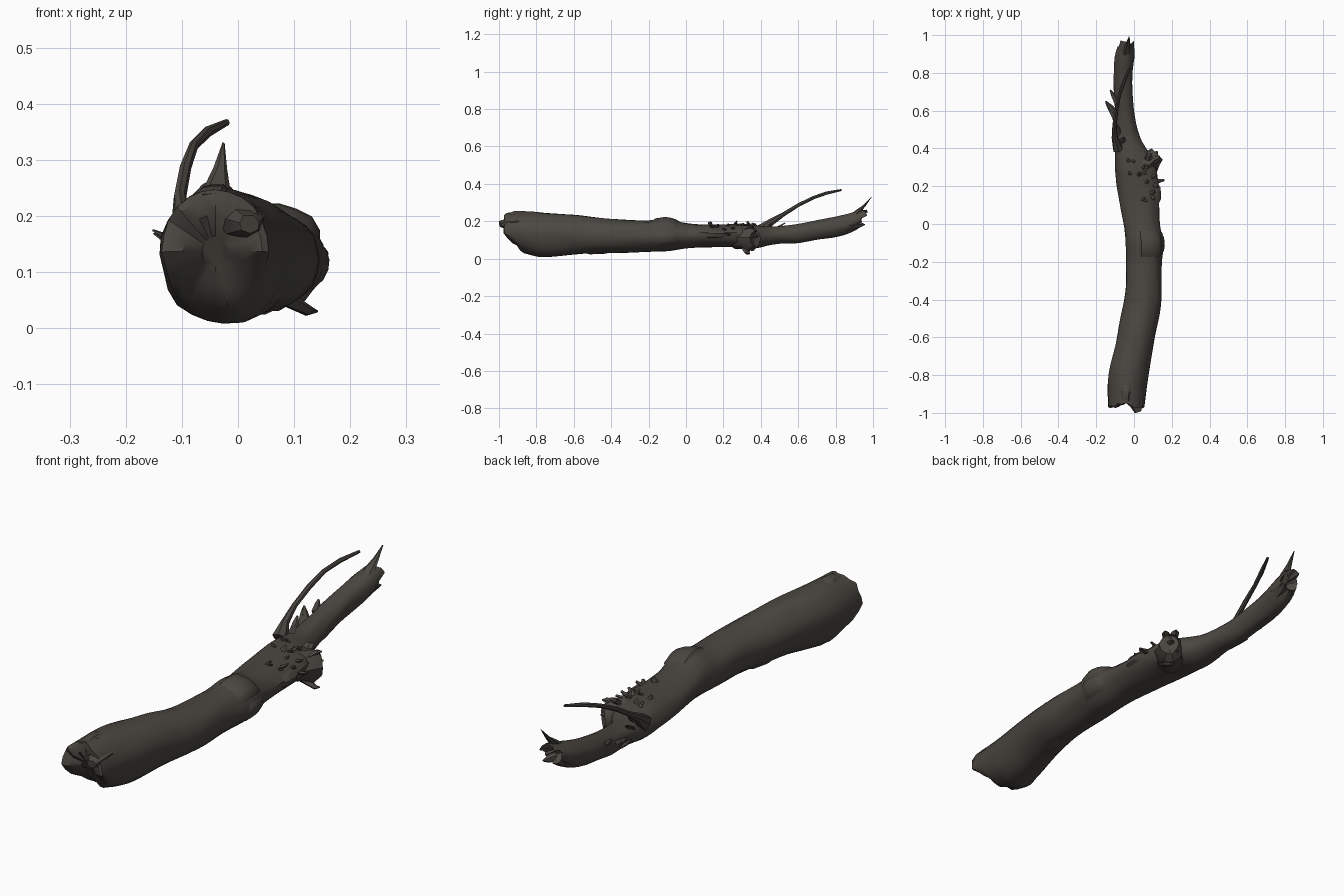
import bpy, bmesh, math, random
from mathutils import Vector, noise

if "Cube" in bpy.data.objects:
    bpy.data.objects.remove(bpy.data.objects["Cube"])

random.seed(4)
bark = bpy.data.materials.new("dark bark")
bark.diffuse_color = (0.07, 0.062, 0.052, 1)
bark.use_nodes = True
bark.node_tree.nodes["Principled BSDF"].inputs["Base Color"].default_value = bark.diffuse_color


def finish(bm, name, angle=40):
    bmesh.ops.recalc_face_normals(bm, faces=bm.faces)
    me = bpy.data.meshes.new(name)
    bm.to_mesh(me)
    bm.free()
    ob = bpy.data.objects.new(name, me)
    bpy.context.collection.objects.link(ob)
    me.materials.append(bark)
    bpy.ops.object.select_all(action='DESELECT')
    ob.select_set(True)
    bpy.context.view_layer.objects.active = ob
    bpy.ops.object.shade_smooth_by_angle(angle=math.radians(angle))
    return ob


def skin(bm, rings, cap=True):
    n = len(rings[0])
    for a, b in zip(rings, rings[1:]):
        for i in range(n):
            j = (i + 1) % n
            bm.faces.new((a[i], a[j], b[j], b[i]))
    if cap:
        bm.faces.new(rings[0])
        bm.faces.new(rings[-1])


def tube(name, path, sides=6, flat=1.0):
    """Tapered tube along (x, y, z, radius) points."""
    bm = bmesh.new()
    pts = [Vector(p[:3]) for p in path]
    rings = []
    for k, p in enumerate(path):
        d = (pts[min(k + 1, len(pts) - 1)] - pts[max(k - 1, 0)]).normalized()
        u = d.cross(Vector((0.1, 0.2, 1))).normalized()
        v = d.cross(u)
        rings.append([bm.verts.new(pts[k] + p[3] * random.uniform(.85, 1.15) *
                      (u * math.cos(t) + v * flat * math.sin(t)))
                      for t in (2 * math.pi * i / sides for i in range(sides))])
    skin(bm, rings)
    return finish(bm, name, 35)


# Trunk: stations of y, xmin, xmax, zmin, zmax
ST = [(-.96, -.135, .055, .025, .247), (-.8, -.135, .077, .008, .25), (-.6, -.09, .11, .022, .235),
      (-.4, -.052, .145, .03, .213), (-.2, -.043, .148, .037, .205), (-.1, -.045, .157, .042, .213),
      (0, -.055, .137, .055, .19), (.2, -.09, .128, .062, .183), (.3, -.1, .115, .06, .185),
      (.37, -.1, .085, .055, .18), (.43, -.1, .045, .068, .172), (.5, -.096, .018, .08, .174),
      (.6, -.1, .0, .083, .186), (.7, -.107, -.007, .1, .205), (.8, -.107, -.008, .115, .225),
      (.9, -.1, .003, .145, .25), (.955, -.085, 0, .175, .262)]


def station(y):
    k = max(i for i in range(len(ST) - 1) if ST[i][0] <= y or i == 0)
    a, b = ST[k], ST[k + 1]
    p, q = ST[max(k - 1, 0)], ST[min(k + 2, len(ST) - 1)]
    h = b[0] - a[0]
    t = (y - a[0]) / h
    out = []
    for c in range(1, 5):
        ma = (b[c] - p[c]) / (b[0] - p[0]) * h
        mb = (q[c] - a[c]) / (q[0] - a[0]) * h
        out.append((2*t**3 - 3*t*t + 1)*a[c] + (t**3 - 2*t*t + t)*ma
                   + (3*t*t - 2*t**3)*b[c] + (t**3 - t*t)*mb)
    return out


def surface(y, t, grow=1.0):
    x0, x1, z0, z1 = station(y)
    f = grow * (1 + .07 * noise.noise(Vector((2 * math.cos(t), y * 5, 2 * math.sin(t)))))
    return Vector(((x0 + x1) / 2 + f * (x1 - x0) / 2 * math.cos(t), y,
                   (z0 + z1) / 2 + f * (z1 - z0) / 2 * math.sin(t)))


SIDES, COUNT = 24, 56
bm = bmesh.new()
rings = []
jag = [random.uniform(-.02, .02) for _ in range(SIDES)]
for k in range(COUNT):
    y = -.96 + 1.915 * k / (COUNT - 1)
    ring = []
    for i in range(SIDES):
        t = 2 * math.pi * i / SIDES
        p = surface(y, t)
        front = max(0, 1 - (y + .96) / .2)
        back = max(0, 1 - (.955 - y) / .1)
        # Front end slopes back toward the bottom; both ends are torn
        p.y += front * (jag[i] * .8 + .11 * max(0, -math.sin(t)) ** 1.3)
        p.y += back * (jag[-i] - .03 * max(0, -math.sin(t)))
        ring.append(bm.verts.new(p))
    rings.append(ring)


def end_ring(src, scale, dy):
    c = sum((v.co for v in src), Vector()) / SIDES
    return [bm.verts.new(c + (v.co - c) * scale + Vector((0, dy + random.uniform(-.006, .006), 0)))
            for v in src]


nose = [end_ring(rings[0], s, d) for s, d in ((.25, .0), (.6, -.012), (.88, -.008))]
tail = [end_ring(rings[-1], s, d) for s, d in ((.8, -.015), (.35, -.04))]
skin(bm, nose + rings + tail)
finish(bm, "trunk", 38)

# Swollen ridge around the trunk and raised bark plates
def patch(name, y0, y1, a0, a1, lift, n=7):
    bm = bmesh.new()
    grid = []
    for i in range(n):
        row = []
        for j in range(n):
            u, v = i / (n - 1), j / (n - 1)
            edge = min(u, 1 - u, v, 1 - v)
            g = 1 + lift * min(1, edge * 3.5) - (.06 if edge == 0 else 0)
            y = y0 + (y1 - y0) * u + random.uniform(-.006, .006)
            row.append(bm.verts.new(surface(y, math.radians(a0 + (a1 - a0) * v), g)))
        grid.append(row)
    for i in range(n - 1):
        for j in range(n - 1):
            bm.faces.new((grid[i][j], grid[i + 1][j], grid[i + 1][j + 1], grid[i][j + 1]))
    finish(bm, name, 35)


patch("knot_collar", -.19, -.03, 15, 115, .12)
patch("side_knot", -.16, -.02, -50, 20, .06)
patch("bark_plate_front", -.95, -.84, 75, 115, .05, 5)
patch("bark_plate_under", -.55, -.4, 230, 290, .06, 5)
patch("bark_plate_side", .1, .22, -20, 40, .09, 5)

# Broken branch stub, torn on its far side
tube("branch_stub", [(.03, .27, .115, .06), (.07, .32, .112, .06), (.1, .35, .11, .055),
                     (.122, .372, .11, .04), (.112, .362, .11, .02)], 10, 1.15)
for i, (dx, dy, z) in enumerate([(.135, .36, .17), (.14, .34, .03), (.125, .385, .12),
                                 (.1, .39, .08), (.09, .375, .185)]):
    tube(f"stub_splinter_{i}", [(.075, .32, .6 * z + .04, .028), (dx - .012, dy - .012, z, .016),
                                (dx, dy, z, .004)], 5, .6)

# Long curved twig and end spike
tube("twig", [(-.085, .4, .15, .03), (-.1, .455, .195, .018), (-.103, .52, .235, .011),
              (-.093, .6, .285, .010), (-.078, .68, .327, .009), (-.055, .75, .35, .009),
              (-.02, .83, .367, .006)], 7)
tube("end_spike", [(-.038, .885, .215, .032), (-.035, .92, .25, .024), (-.03, .955, .285, .012),
                   (-.026, .992, .33, .002)], 6, .6)
tube("end_splinter", [(-.03, .88, .18, .03), (-.02, .93, .185, .018), (-.008, .955, .182, .003)], 5)
tube("front_splinter", [(.0, -.9, .19, .045), (.01, -.96, .19, .036), (.02, -.995, .185, .02)], 7, .8)

# Side splinters on the thin end: base y, angle, tip offset
for i, (y, a, tip) in enumerate([(.58, 165, (-.06, .07, .03)), (.54, 175, (-.06, .1, .035)),
                                 (.64, 150, (-.035, .07, .02)), (.47, 140, (-.02, .06, .04)),
                                 (.43, 125, (.01, .03, .035)), (.5, 200, (-.03, .09, .01))]):
    b = surface(y, math.radians(a), .85)
    e = b + Vector(tip)
    m = b.lerp(e, .6)
    tube(f"side_splinter_{i}", [(*b, .018), (*m, .013), (*e, .004)], 5, .5)

# Small bark chips over the upper right of the middle
for i in range(16):
    y = random.uniform(.13, .38)
    a = math.radians(random.uniform(0, 110))
    b = surface(y, a, .92)
    out = (surface(y, a, 1.35) - b) * random.uniform(.5, .9)
    e = b + out + Vector((0, random.uniform(-.02, .02), 0))
    tube(f"bark_chip_{i}", [(*b, .014), (*b.lerp(e, .6), .009), (*e, .006)], 5, .6)
